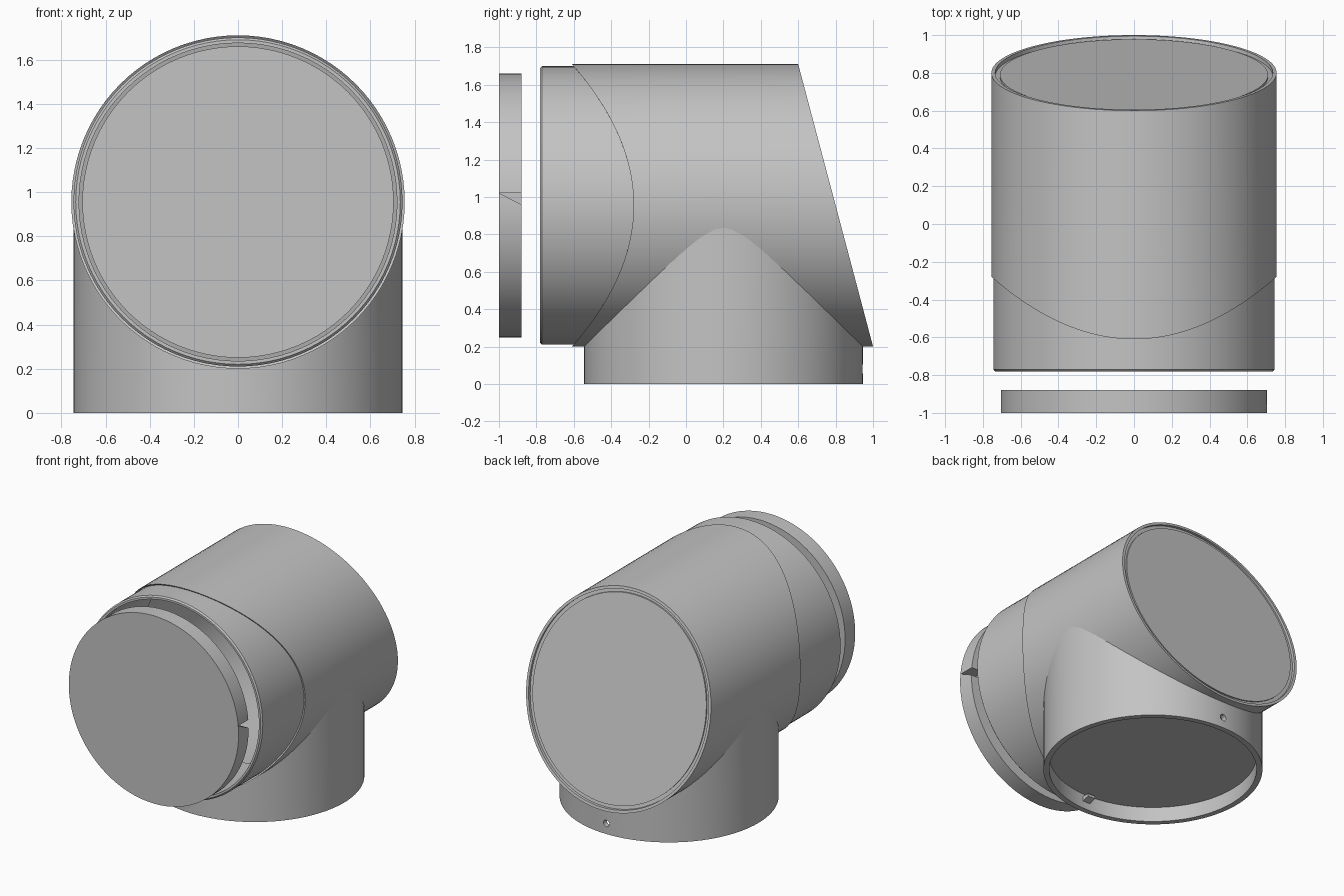
import bpy, bmesh, math
from mathutils import Vector

SEG = 96
AXIS_Z = 0.955      # height of the horizontal barrel axis
STEM_Y = 0.2        # position of the vertical stem axis

cube = bpy.data.objects.get("Cube")
if cube:
    bpy.data.objects.remove(cube)

grey = bpy.data.materials.new("plain grey")
grey.use_nodes = True
colour = (0.55, 0.55, 0.55, 1)
grey.diffuse_color = colour
grey.node_tree.nodes["Principled BSDF"].inputs["Base Color"].default_value = colour


def finish(name, bm):
    bmesh.ops.recalc_face_normals(bm, faces=bm.faces)
    mesh = bpy.data.meshes.new(name)
    bm.to_mesh(mesh)
    bm.free()
    mesh.materials.append(grey)
    obj = bpy.data.objects.new(name, mesh)
    bpy.context.collection.objects.link(obj)
    return obj


def activate(obj):
    bpy.ops.object.select_all(action="DESELECT")
    obj.select_set(True)
    bpy.context.view_layer.objects.active = obj


def smooth(obj):
    activate(obj)
    bpy.ops.object.shade_smooth_by_angle(angle=math.radians(30))


def lofted(name, profile, vertical=False, solid=False):
    """Join rings of (radius, offset rule); a tube loops round, a solid is capped."""
    bm = bmesh.new()
    rings = []
    for radius, rule in profile:
        ring = []
        for i in range(SEG):
            a = math.tau * i / SEG
            u, v = radius * math.cos(a), radius * math.sin(a)
            w = rule(u, v) if callable(rule) else rule
            co = (u, STEM_Y + v, w) if vertical else (u, w, AXIS_Z + v)
            ring.append(bm.verts.new(co))
        rings.append(ring)
    pairs = list(zip(rings, rings[1:]))
    if solid:
        bm.faces.new(rings[0])
        bm.faces.new(rings[-1])
    else:
        pairs.append((rings[-1], rings[0]))
    for a, b in pairs:
        for i in range(SEG):
            j = (i + 1) % SEG
            bm.faces.new((a[i], a[j], b[j], b[i]))
    return finish(name, bm)


def cut(target, cutter):
    cutter.hide_render = True
    mod = target.modifiers.new("cut", "BOOLEAN")
    mod.operation = "DIFFERENCE"
    mod.solver = "EXACT"
    mod.object = cutter
    activate(target)
    bpy.ops.object.modifier_apply(modifier=mod.name)
    bpy.data.objects.remove(cutter)


def prism(name, outline, x0, x1):
    """Extrude a (y, z) outline along x."""
    bm = bmesh.new()
    face = bm.faces.new([bm.verts.new((x0, y, z)) for y, z in outline])
    geom = bmesh.ops.extrude_face_region(bm, geom=[face])["geom"]
    moved = [g for g in geom if isinstance(g, bmesh.types.BMVert)]
    bmesh.ops.translate(bm, verts=moved, vec=Vector((x1 - x0, 0, 0)))
    return finish(name, bm)


def front_curve(u, v):
    return -0.28 - 0.33 * (v / 0.755) ** 2


def slant(depth):
    return lambda u, v: 0.8 - 0.265 * v - depth


def saddle(u, v):
    return AXIS_Z - math.sqrt(max(0, 0.74 ** 2 - u * u))


# Barrel: curved front edge, slanted back edge
smooth(lofted("barrel", [(0.755, front_curve), (0.755, slant(0)),
                         (0.735, slant(0)), (0.735, front_curve)]))

# Sleeve showing in front of the barrel, with a chamfered lip
smooth(lofted("front_sleeve", [(0.745, -0.1), (0.745, -0.77), (0.735, -0.78),
                               (0.72, -0.78), (0.72, -0.1)]))

# Slanted back plate with a stepped rim
smooth(lofted("back_plate", [(0.74, slant(0.06)), (0.74, slant(0.02)),
                             (0.71, slant(0.02)), (0.71, slant(0.01))], solid=True))

# Round front cap floating ahead of the sleeve, with a wedge notch on its left
cap = lofted("front_cap", [(0.705, -1.0), (0.705, -0.88)], solid=True)
notch = prism("notch_cutter", [(-0.998, 1.02), (-0.86, 1.02), (-0.86, 0.95)], 0.6, 0.8)
cut(cap, notch)
smooth(cap)

# Vertical stem meeting the barrel, with a small hole at the back
stem = lofted("stem", [(0.745, 0), (0.745, saddle), (0.705, saddle), (0.705, 0)],
              vertical=True)
bpy.ops.mesh.primitive_cylinder_add(vertices=20, radius=0.025, depth=0.3,
                                    location=(0, 0.92, 0.08),
                                    rotation=(math.pi / 2, 0, 0))
cut(stem, bpy.context.object)
smooth(stem)

# Plate recessed into the bottom of the stem, and a small locating peg
smooth(lofted("bottom_plate", [(0.715, 0.11), (0.715, 0.14)], vertical=True, solid=True))
prism("locating_peg", [(-0.52, 0.05), (-0.45, 0.07), (-0.45, 0.09), (-0.52, 0.09)],
      -0.03, 0.03)
